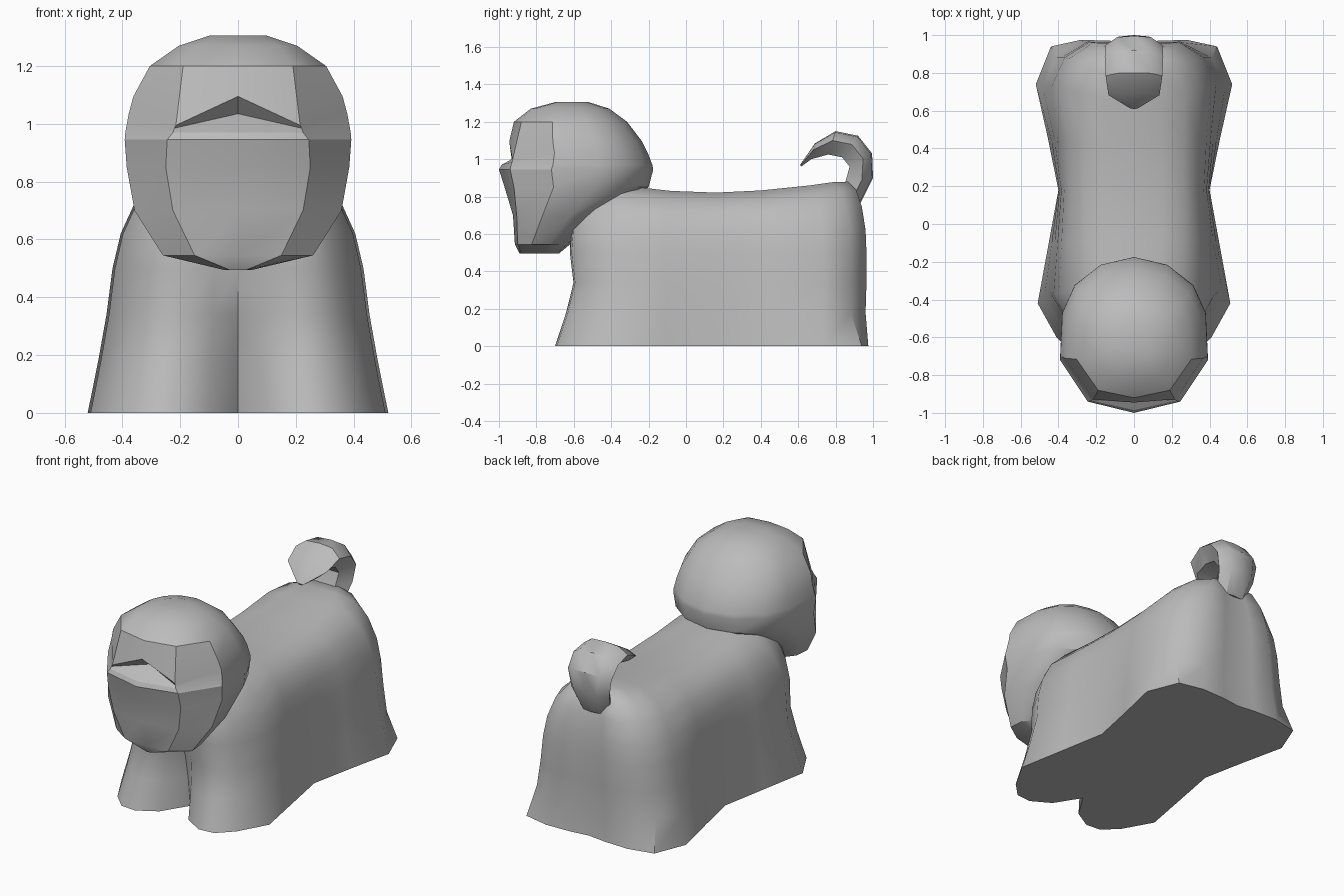
import bpy, math

if "Cube" in bpy.data.objects:
    bpy.data.objects.remove(bpy.data.objects["Cube"])

fur = bpy.data.materials.new("grey fur")
fur.diffuse_color = (0.5, 0.5, 0.5, 1)
fur.use_nodes = True
fur.node_tree.nodes["Principled BSDF"].inputs["Base Color"].default_value = fur.diffuse_color


def loft(name, rings, cap_rows=False, angle=35):
    """Skin closed rings; optional cap made of strips between mirrored halves."""
    n = len(rings[0])
    verts = [p for r in rings for p in r]
    faces = []
    for k in range(len(rings) - 1):
        for i in range(n):
            j = (i + 1) % n
            faces.append((k * n + i, k * n + j, (k + 1) * n + j, (k + 1) * n + i))
    faces.append(tuple(reversed(range(n))))
    top = (len(rings) - 1) * n
    if cap_rows:
        for i in range(n // 2):
            q = [top + i, top + i + 1, top + (n - i - 1) % n, top + (n - i) % n]
            faces.append(tuple(dict.fromkeys(q)))
    else:
        faces.append(tuple(top + i for i in range(n)))
    mesh = bpy.data.meshes.new(name)
    mesh.from_pydata(verts, [], faces)
    mesh.materials.append(fur)
    mesh.validate()
    ob = bpy.data.objects.new(name, mesh)
    bpy.context.collection.objects.link(ob)
    bpy.ops.object.select_all(action='DESELECT')
    ob.select_set(True)
    bpy.context.view_layer.objects.active = ob
    bpy.ops.object.mode_set(mode='EDIT')
    bpy.ops.mesh.select_all(action='SELECT')
    bpy.ops.mesh.normals_make_consistent(inside=False)
    bpy.ops.object.mode_set(mode='OBJECT')
    bpy.ops.object.shade_smooth_by_angle(angle=math.radians(angle))
    return ob


def mirrored(half):
    """Half ring from front centre to back centre, completed on -x."""
    return half + [(-x, y, z) for x, y, z in reversed(half[1:-1])]


# Body: long coat outline at the ground, drawn in towards the back
outline = [(0, -.47), (.10, -.62), (.22, -.70), (.32, -.69), (.41, -.60), (.51, -.42),
           (.45, -.12), (.40, .18), (.45, .45), (.52, .74), (.44, .94), (.28, .975),
           (.12, .97), (0, .955)]
# z, width scale, waist width, front y limit, front centre y, back y limit
levels = [(0, 1, .40, -.71, -.47, .975), (.18, .93, .40, -.65, -.49, .96),
          (.34, .875, .395, -.61, -.52, .965), (.5, .835, .385, -.63, -.60, .965),
          (.62, .78, .37, -.62, -.61, .96), (.73, .68, .335, -.59, -.59, .94),
          (.81, .52, .265, -.54, -.54, .91), (.85, .28, .15, -.48, -.48, .865)]
rings = []
for z, s, waist, yf, yc, yb in levels:
    half = []
    for i, (x, y) in enumerate(outline):
        w = x * s
        if i == 7:
            w = waist
        elif i in (6, 8):
            w = (waist + .51 * s) / 2
        ny = y * yf / -.71 if y < 0 else y * yb / .975
        if i == 0:
            ny = yc
        elif i == 1:
            ny = (yc + 2 * yf) / 3
        elif i == 10:
            ny -= .05 * min(1, z / .2)
        sag = max(0, z - .6) / .25 * (.03 * math.cos((y - .18) * 3) - .008 * y)
        half.append((w, ny, z - sag))
    rings.append(mirrored(half))
loft("body", rings, cap_rows=True, angle=42)

# Head: z, half width, face half width, centre front y, face edge y, back y, face edge lift
head = [(.495, .05, .03, -.89, -.88, -.68, 0), (.545, .26, .15, -.915, -.90, -.62, 0),
        (.70, .358, .225, -.925, -.905, -.44, 0), (.85, .385, .25, -.97, -.92, -.20, 0),
        (.945, .392, .245, -1.0, -.94, -.175, 0), (.97, .39, .225, -.985, -.935, -.18, 0),
        (1.035, .378, .22, -.87, -.93, -.205, -.05), (1.095, .362, .215, -.945, -.928, -.235, -.10),
        (1.20, .305, .19, -.92, -.88, -.315, 0), (1.27, .205, .14, -.83, -.81, -.41, 0),
        (1.305, .10, .07, -.70, -.69, -.52, 0)]
rings = []
for z, w, fw, yf, ye, yb, lift in head:
    y0 = min(yf, ye - .03)      # outline ignores the recess under the brow
    d = yb - y0
    half = [(0, yf, z), (fw, ye, z + lift), (w, y0 + .34 * d, z), (.97 * w, y0 + .64 * d, z),
            (.80 * w, y0 + .82 * d, z), (.45 * w, y0 + .95 * d, z), (0, yb, z)]
    rings.append(mirrored(half))
loft("head", rings, cap_rows=True, angle=30)

# Tail curl: outer (y, z), inner (y, z), half width
curl = [((.93, .76), (.80, .78), .10), ((1.0, .90), (.85, .87), .13),
        ((.995, 1.03), (.875, .96), .15), ((.92, 1.125), (.835, 1.01), .155),
        ((.80, 1.15), (.76, 1.025), .15), ((.69, 1.085), (.67, 1.0), .135),
        ((.61, .97), (.615, .96), .02)]
rings = []
for (oy, oz), (iy, iz), w in curl:
    my, mz = .6 * oy + .4 * iy, .6 * oz + .4 * iz
    half = [(0, oy, oz), (.6 * w, .95 * oy + .05 * iy, .95 * oz + .05 * iz),
            (w, my, mz), (.55 * w, iy, iz), (0, iy, iz)]
    rings.append(mirrored(half))
loft("tail", rings, angle=35)
